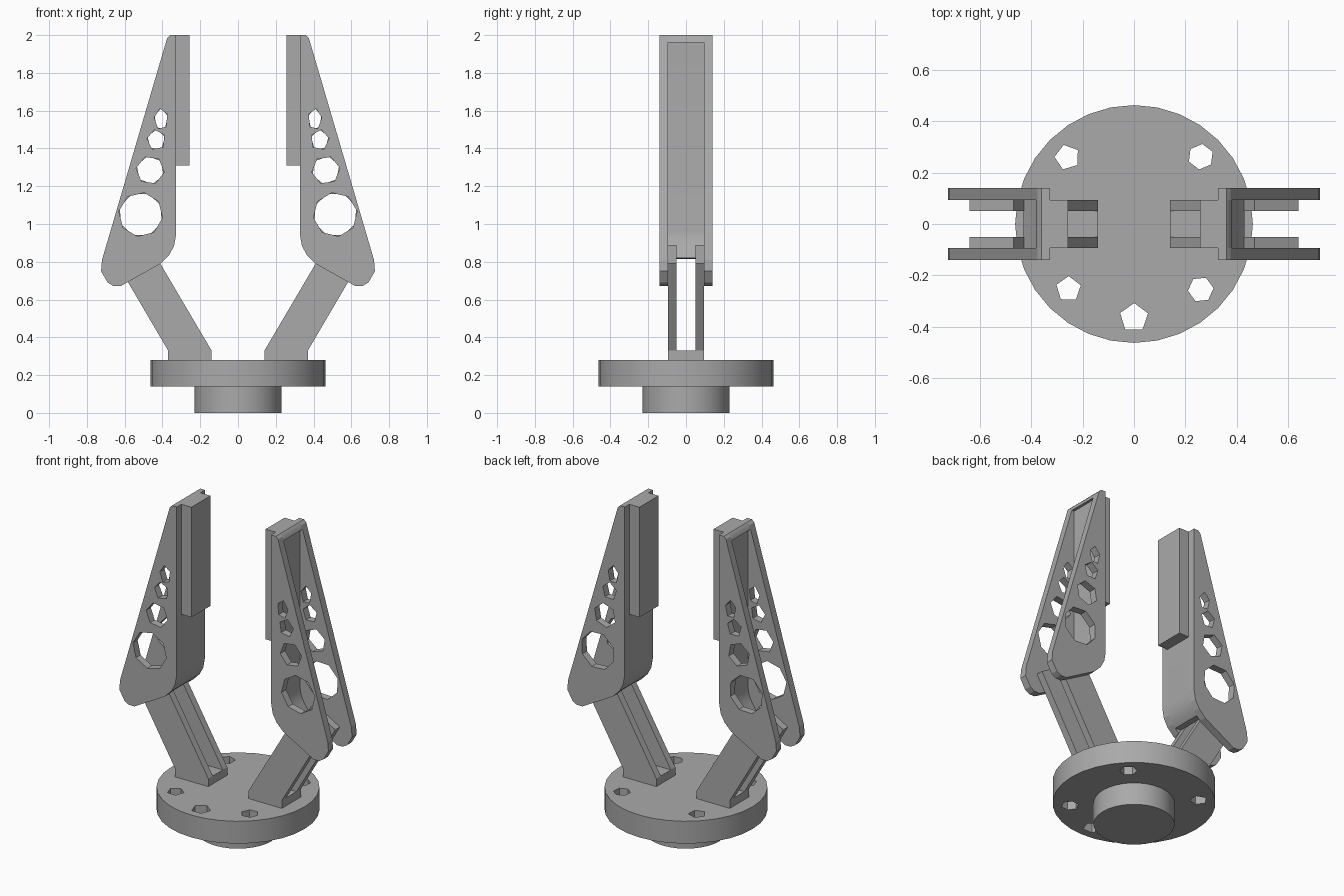
import bpy, bmesh, math
from mathutils import Matrix

if "Cube" in bpy.data.objects:
    bpy.data.objects.remove(bpy.data.objects["Cube"])

grey = bpy.data.materials.new("mid_grey")
grey.use_nodes = True
colour = (0.4, 0.4, 0.4, 1)
grey.diffuse_color = colour
grey.node_tree.nodes["Principled BSDF"].inputs["Base Color"].default_value = colour

# Local profile plane is x-z, with thickness running along y
UPRIGHT = Matrix.Rotation(math.pi / 2, 4, 'X')


def ring(x, y, r, n, turn=0.0, squash=1.0):
    return [(x + squash * r * math.cos(turn + math.tau * i / n),
             y + r * math.sin(turn + math.tau * i / n)) for i in range(n)]


def flip(loop, side):
    return [(side * x, z) for x, z in loop]


def slab(name, loops, lo, hi, upright=False, smooth=False):
    """Extrude an outline, with any further loops as holes, from lo to hi."""
    curve = bpy.data.curves.new(name, 'CURVE')
    curve.dimensions = '2D'
    curve.fill_mode = 'BOTH'
    curve.extrude = (hi - lo) / 2
    for loop in loops:
        spline = curve.splines.new('POLY')
        spline.points.add(len(loop) - 1)
        for point, (x, y) in zip(spline.points, loop):
            point.co = (x, y, 0, 1)
        spline.use_cyclic_u = True
    temp = bpy.data.objects.new("temp", curve)
    bpy.context.collection.objects.link(temp)
    bpy.context.view_layer.update()
    mesh = bpy.data.meshes.new_from_object(
        temp.evaluated_get(bpy.context.evaluated_depsgraph_get()))
    bpy.data.objects.remove(temp)
    bpy.data.curves.remove(curve)

    mid = (lo + hi) / 2
    place = Matrix.Translation((0, mid, 0)) @ UPRIGHT if upright else Matrix.Translation((0, 0, mid))
    bm = bmesh.new()
    bm.from_mesh(mesh)
    bmesh.ops.remove_doubles(bm, verts=bm.verts, dist=0.0005)
    bmesh.ops.transform(bm, matrix=place, verts=bm.verts)
    bmesh.ops.recalc_face_normals(bm, faces=bm.faces)
    for face in bm.faces:
        face.smooth = False
    bm.to_mesh(mesh)
    bm.free()
    mesh.name = name
    mesh.materials.clear()
    mesh.materials.append(grey)
    obj = bpy.data.objects.new(name, mesh)
    bpy.context.collection.objects.link(obj)
    if smooth:
        bpy.ops.object.select_all(action='DESELECT')
        obj.select_set(True)
        bpy.context.view_layer.objects.active = obj
        bpy.ops.object.shade_smooth_by_angle(angle=math.radians(30))
    return obj


# Mounting flange with bolt holes, and the hub below it
bolts = [ring(-0.26, 0.26, 0.05, 5, 0.6), ring(0.26, 0.262, 0.05, 6, 0.4),
         ring(-0.255, -0.253, 0.05, 5, 0.3), ring(0.26, -0.255, 0.05, 6, 0.1),
         ring(0, -0.365, 0.057, 5, 0.3)]
slab("flange", [ring(0, 0, 0.463, 32)] + bolts, 0.14, 0.28, smooth=True)
slab("hub", [ring(0, 0, 0.23, 32)], 0, 0.14, smooth=True)

# Side outlines
arm_outline = [(0.14, 0.28), (0.37, 0.28), (0.37, 0.33), (0.64, 0.79),
               (0.47, 0.89), (0.14, 0.33)]
foot_outline = [(0.14, 0.28), (0.37, 0.28), (0.37, 0.33), (0.14, 0.33)]
cheek_outline = [(0.327, 2), (0.36, 2), (0.375, 1.985), (0.72, 0.81), (0.725, 0.75),
                 (0.69, 0.69), (0.66, 0.672), (0.62, 0.672), (0.41, 0.79),
                 (0.365, 0.835), (0.338, 0.885), (0.327, 0.95)]
web_outline = [(0.327, 2), (0.36, 2), (0.375, 1.985), (0.382, 1.96), (0.365, 1.96),
               (0.365, 0.96), (0.372, 0.92), (0.39, 0.88), (0.43, 0.82),
               (0.385, 0.815), (0.365, 0.835), (0.338, 0.885), (0.327, 0.95)]
pad_outline = [(0.257, 1.31), (0.327, 1.31), (0.327, 2), (0.257, 2)]

for side, label in ((1, "left"), (-1, "right")):
    # Slotted arm: solid foot and two rails
    slab(label + "_arm_foot", [flip(foot_outline, side)], -0.05, 0.05, True)
    # Finger back wall and grip pad
    slab(label + "_finger_web", [flip(web_outline, side)], -0.094, 0.094, True, True)
    slab(label + "_grip_pad", [flip(pad_outline, side)], -0.094, 0.094, True)
    for lo, hi, place in ((-0.14, -0.094, "front"), (0.094, 0.14, "back")):
        turn = 0.15 if place == "front" else 0.35
        # Lightening holes shrink towards the fingertip
        holes = [ring(0.515, 1.05, 0.117, 8, turn),
                 ring(0.465, 1.285, 0.075, 6, turn),
                 ring(0.433, 1.445, 0.055, 5, turn, 0.9),
                 ring(0.407, 1.555, 0.057, 5, turn, 0.65)]
        loops = [flip(loop, side) for loop in [cheek_outline] + holes]
        slab(f"{label}_finger_cheek_{place}", loops, lo, hi, True)
        rail = (-0.094, -0.05) if place == "front" else (0.05, 0.094)
        slab(f"{label}_arm_rail_{place}", [flip(arm_outline, side)], *rail, True)
